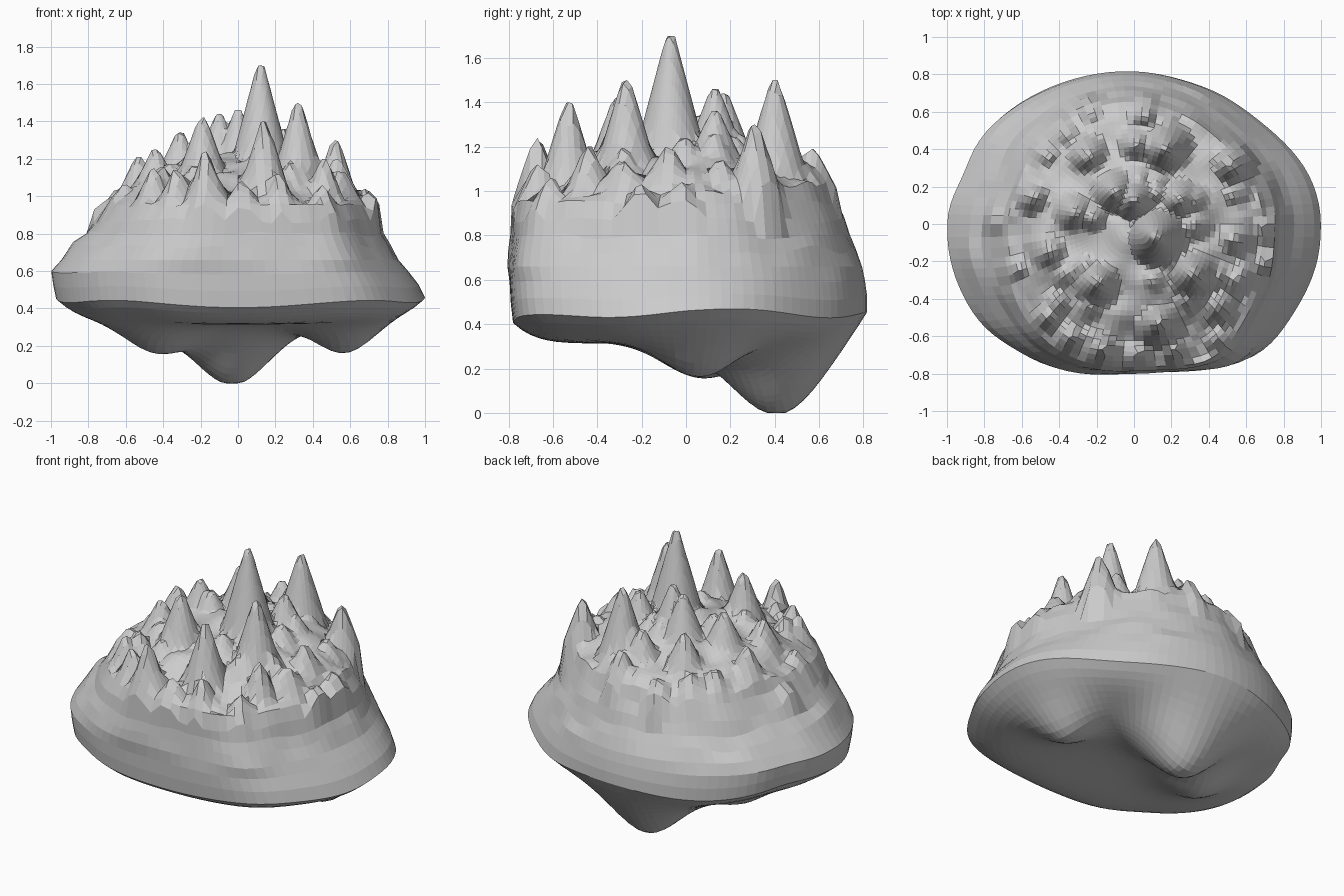
import bpy, bmesh, math, random
from mathutils import Vector, noise

if "Cube" in bpy.data.objects:
    bpy.data.objects.remove(bpy.data.objects["Cube"])

random.seed(4)
SEG = 96

# wall cross-sections: height, reach to left, right, front, back
WALL = [(.46, .975, 1.0, .775, .82), (.53, .99, .965, .785, .82), (.60, 1.0, .91, .79, .81),
        (.66, .95, .865, .795, .795), (.73, .885, .82, .79, .765), (.80, .81, .78, .78, .74),
        (.87, .765, .755, .775, .715), (.95, .70, .715, .755, .68)]

# peaks: x, y, tip height
PEAKS = [(.12, -.07, 1.7), (.17, .40, 1.5), (.32, -.27, 1.5), (.14, -.53, 1.4),
         (-.17, -.67, 1.24), (0, .13, 1.46), (-.10, .17, 1.44), (.52, .31, 1.3),
         (-.19, -.31, 1.42), (-.31, .06, 1.34), (-.44, -.15, 1.25), (-.53, .14, 1.21),
         (-.24, .36, 1.3), (.02, .42, 1.28), (.06, .57, 1.19), (.46, -.44, 1.2),
         (.53, -.08, 1.2), (.68, -.02, 1.04), (.70, -.2, 1.03), (-.45, -.49, 1.15),
         (-.33, -.6, 1.14), (.22, -.67, 1.12), (.02, -.69, 1.08), (.45, -.61, 1.06),
         (-.68, .02, .99), (-.62, -.25, 1.03), (.24, .13, 1.36), (-.45, .36, 1.12)]

# outline swellings and hollows: angle, amount, spread
BULGES = [(-1.0, .075, .10), (-1.95, .035, .06), (-2.4, .02, .06), (.8, -.05, .16),
          (1.3, -.015, .05), (2.8, -.03, .04)]


def rim_point(a, left, right, front, back):
    """Point on a gently wavy four-way superellipse outline."""
    c, s = math.cos(a), math.sin(a)
    n = 2.25 if s < 0 else 2.0
    x = math.copysign(abs(c) ** (2 / n), c) * (right if c > 0 else left)
    y = math.copysign(abs(s) ** (2 / n), s) * (back if s > 0 else front)
    f = 1
    for centre, amount, spread in BULGES:
        d = (a + math.pi - centre) % (2 * math.pi) - math.pi
        f += amount * math.exp(-d * d / spread)
    return x * f, y * f


def underside(x, y, t, rim):
    """Hanging belly with three rounded lumps."""
    z = .44 + (rim - .44) * t ** 4 - .125 * (1 - t ** 7)
    for cx, cy, depth, w in ((-.03, .41, .325, .2), (.57, .06, .16, .15), (-.43, .06, .15, .16)):
        g = math.exp(-((x - cx) ** 2 + (y - cy) ** 2) / (2 * w * w))
        z -= depth * g * (1 - t ** 10)
    return max(z, 0)


def rim_height(a):
    a = a % (2 * math.pi)
    return .46 - .04 * max(0, -math.sin(a)) - .02 * max(0, math.sin(a)) + .015 * math.sin(5 * a)


bm = bmesh.new()
rings = []
angles = [2 * math.pi * i / SEG for i in range(SEG)]

# underside rings, centre outwards
UNDER = 20
for k in range(1, UNDER):
    t = k / UNDER
    ring = []
    for a in angles:
        x, y = rim_point(a, *[v * t for v in WALL[0][1:]])
        ring.append(bm.verts.new((x, y, underside(x, y, t, rim_height(a)))))
    rings.append(ring)

# outer wall, lumpy towards the top
for k, (z, *reach) in enumerate(WALL):
    ring = []
    for a in angles:
        x, y = rim_point(a, *reach)
        p = Vector((x * 3.5, y * 3.5, z * 5))
        f = 1 + (.02 * noise.noise(p) if k > 2 else 0)
        zz = z + (rim_height(a) - .46) * max(0, 1 - k / 3) + (.03 * noise.noise(p * 1.5) if k > 3 else 0)
        ring.append(bm.verts.new((x * f, y * f, zz)))
    rings.append(ring)
crown = rings[-1] + rings[-2]


def dome(x, y):
    t = min(1, math.hypot(x / .71, y / .72))
    return .97 + .24 * (1 - t ** 2.2)


# domed top
CAP = 28
for k in range(CAP - 1, 0, -1):
    t = k / CAP
    ring = []
    for a in angles:
        x, y = rim_point(a, *[v * t for v in WALL[-1][1:]])
        z = dome(x, y) + .05 * noise.noise(Vector((x * 6, y * 6, 2)))
        ring.append(bm.verts.new((x, y, z)))
    rings.append(ring)
    crown += ring

# skin
for lo, hi in zip(rings, rings[1:]):
    for i in range(SEG):
        j = (i + 1) % SEG
        bm.faces.new((lo[i], lo[j], hi[j], hi[i]))
bottom = bm.verts.new((0, 0, underside(0, 0, 0, .44)))
top = bm.verts.new((0, 0, 1.2))
for i in range(SEG):
    j = (i + 1) % SEG
    bm.faces.new((bottom, rings[0][j], rings[0][i]))
    bm.faces.new((top, rings[-1][i], rings[-1][j]))
crown.append(top)

# blunt crags between the main peaks
peaks = list(PEAKS)
for _ in range(26):
    a, r = random.uniform(0, 2 * math.pi), .68 * math.sqrt(random.uniform(.02, 1))
    x, y = r * math.cos(a), r * math.sin(a)
    peaks.append((x, y, dome(x, y) + random.uniform(.04, .11)))

# raise the peaks, snapping one vertex to every tip
for x, y, tip in sorted(peaks, key=lambda p: p[2]):
    radius = .1 + .1 * max(0, tip - 1)
    base = dome(x, y) - .07
    for v in crown:
        d = math.hypot(v.co.x - x, v.co.y - y)
        if d < radius:
            u = max(0, d - .02) / (radius - .02)
            v.co.z = max(v.co.z, base + (tip - base) * (1 - u))
    near = min(crown, key=lambda v: (v.co.x - x) ** 2 + (v.co.y - y) ** 2)
    if (near.co.xy - Vector((x, y))).length < .05 and near.co.z < tip:
        near.co = (x, y, tip)

bmesh.ops.recalc_face_normals(bm, faces=bm.faces)
mesh = bpy.data.meshes.new("craggy_rock")
bm.to_mesh(mesh)
bm.free()
rock = bpy.data.objects.new("craggy_rock", mesh)
bpy.context.collection.objects.link(rock)
